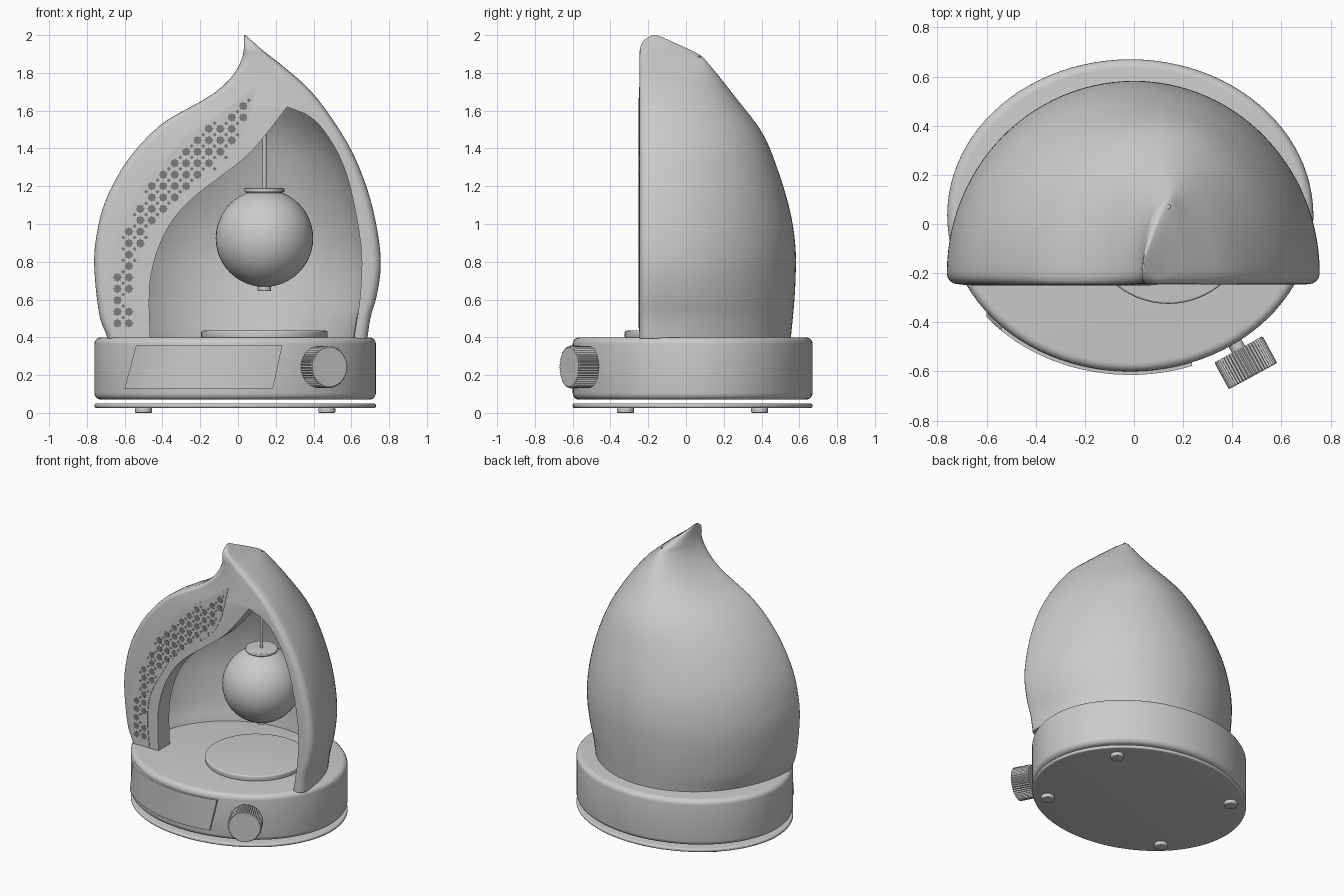
import bpy, bmesh, math
from mathutils import Vector, Matrix

if "Cube" in bpy.data.objects:
    bpy.data.objects.remove(bpy.data.objects["Cube"])


def material(name, v):
    m = bpy.data.materials.new(name)
    m.use_nodes = True
    m.diffuse_color = (v, v, v, 1)
    m.node_tree.nodes["Principled BSDF"].inputs["Base Color"].default_value = (v, v, v, 1)
    return m


GREY = material("light grey", 0.6)
DARK = material("dark grey", 0.2)


def finish(name, bm, mat=GREY, angle=35):
    bmesh.ops.recalc_face_normals(bm, faces=bm.faces[:])
    mesh = bpy.data.meshes.new(name)
    bm.to_mesh(mesh)
    bm.free()
    ob = bpy.data.objects.new(name, mesh)
    bpy.context.collection.objects.link(ob)
    mesh.materials.append(mat)
    smooth(ob, angle)
    return ob


def smooth(ob, angle=35):
    bpy.ops.object.select_all(action='DESELECT')
    ob.select_set(True)
    bpy.context.view_layer.objects.active = ob
    bpy.ops.object.shade_smooth_by_angle(angle=math.radians(angle))


def loft(name, rings, matrix=None, angle=35):
    """Closed skin through rings of equal point count, capped at both ends."""
    bm = bmesh.new()
    loops = [[bm.verts.new(p) for p in ring] for ring in rings]
    for a, b in zip(loops, loops[1:]):
        for i in range(len(a)):
            j = (i + 1) % len(a)
            bm.faces.new((a[i], a[j], b[j], b[i]))
    bm.faces.new(loops[0])
    bm.faces.new(loops[-1])
    if matrix:
        bm.transform(matrix)
    return finish(name, bm, angle=angle)


def disc(name, centre, rx, ry, z0, z1, r=0.0, segs=64):
    """Elliptical disc with rounded rims of radius r."""
    steps = [i * math.pi / 10 for i in range(6)] if r else [math.pi / 2]
    prof = [(r * (1 - math.sin(t)), z0 + r * (1 - math.cos(t))) for t in steps]
    prof += [(d, z0 + z1 - z) for d, z in reversed(prof)]
    turn = [2 * math.pi * i / segs for i in range(segs)]
    return loft(name, [[(centre[0] + (rx - d) * math.cos(t), centre[1] + (ry - d) * math.sin(t), z)
                        for t in turn] for d, z in prof])


def prism(name, polys, y0, y1, mat=GREY):
    """Front-facing outlines (x, z) extruded along y."""
    bm = bmesh.new()
    for poly in polys:
        front = [bm.verts.new((x, y0, z)) for x, z in poly]
        back = [bm.verts.new((x, y1, z)) for x, z in poly]
        bm.faces.new(front)
        bm.faces.new(back)
        for i in range(len(poly)):
            j = (i + 1) % len(poly)
            bm.faces.new((front[i], front[j], back[j], back[i]))
    return finish(name, bm, mat)


def curve(pts):
    """Smooth function of z through (z, value) points, held flat beyond the ends."""
    n = len(pts)
    slope = []
    for i in range(n):
        a, b = pts[max(i - 1, 0)], pts[min(i + 1, n - 1)]
        slope.append((b[1] - a[1]) / (b[0] - a[0]))

    def f(z):
        z = min(max(z, pts[0][0]), pts[-1][0])
        i = max(k for k in range(n - 1) if pts[k][0] <= z)
        h = pts[i + 1][0] - pts[i][0]
        t = (z - pts[i][0]) / h
        s = t * t * (3 - 2 * t)
        return (pts[i][1] * (1 - s) + pts[i + 1][1] * s
                + h * t * (1 - t) * ((1 - t) * slope[i] - t * slope[i + 1]))
    return f


def span(a, b, n):
    return [a + (b - a) * i / n for i in range(n + 1)]


# Outer shell outlines by height
left = curve([(.4, -.69), (.5, -.73), (.75, -.76), (.9, -.755), (1.1, -.71), (1.3, -.61), (1.45, -.49),
              (1.55, -.375), (1.62, -.25), (1.68, -.145), (1.75, -.06), (1.82, -.005), (1.9, .027), (2, .033)])
right = curve([(.4, .685), (.52, .705), (.6, .73), (.76, .755), (.92, .745), (1.15, .695), (1.36, .615),
               (1.54, .51), (1.71, .38), (1.83, .245), (1.925, .125), (2, .04)])
back = curve([(.4, .555), (.55, .57), (.71, .58), (.87, .58), (1.05, .555), (1.26, .495), (1.48, .405),
              (1.68, .255), (1.86, .11), (1.9, .065), (2, -.15)])
ridge = curve([(.4, 0), (.8, 0), (1.5, .1), (1.88, .14), (2, .037)])
face = curve([(.4, -.245), (1.9, -.245), (1.93, -.243), (1.97, -.225), (2, -.18)])


def section(z, side, depth, front, r, segs=28):
    """Half-oval slice with rounded front corners and a flat front."""
    xl, xr, yb = left(z) + side, right(z) - side, back(z) - depth
    r = min(r, .3 * (xr - xl), .5 * (yb - front))
    xa = min(max(ridge(z), xl + .3 * (xr - xl)), xr - .3 * (xr - xl))
    y0 = front + r
    pts = []
    for t in span(0, math.pi, 2 * segs):
        c = math.cos(t)
        pts.append((xa + c * ((xr - xa) if c > 0 else (xa - xl)), y0 + (yb - y0) * math.sin(t), z))
    corner = [i * math.pi / 8 for i in range(1, 5)]
    pts += [(xl + r * (1 - math.cos(t)), y0 - r * math.sin(t), z) for t in corner]
    pts += [(xr - r * (1 - math.cos(t)), y0 - r * math.sin(t), z) for t in reversed(corner)]
    return pts


heights = span(.395, 1.8, 40) + span(1.815, 2, 16)
shell = loft("shell", [section(z, 0, 0, face(z), .045) for z in heights])
cavity = loft("cavity_cutter", [section(z, .07, .05, -.115, .01) for z in span(.35, 1.68, 36)])

# Arched opening through the front
open_right = curve([(.4, .615), (.6, .645), (.76, .655), (.89, .65), (1.1, .615), (1.29, .565),
                    (1.45, .485), (1.57, .38), (1.62, .26)])
open_left = curve([(.4, -.465), (.6, -.47), (.73, -.46), (.89, -.415), (1.035, -.335), (1.145, -.23),
                   (1.245, -.1), (1.35, .035), (1.445, .125), (1.62, .26)])
hs = span(.36, 1.615, 40)
opening = prism("opening_cutter", [[(open_right(z), z) for z in hs] + [(.26, 1.62)]
                                   + [(open_left(z), z) for z in reversed(hs)]], -.4, -.05)
for cutter in (cavity, opening):
    mod = shell.modifiers.new("cut", 'BOOLEAN')
    mod.operation, mod.solver, mod.object = 'DIFFERENCE', 'EXACT', cutter
    bpy.context.view_layer.objects.active = shell
    bpy.ops.object.modifier_apply(modifier=mod.name)
    bpy.data.objects.remove(cutter)
smooth(shell)

# Leaf-shaped grille panel
leaf_l = curve([(.4, -.65), (.5, -.685), (.6, -.695), (.76, -.68), (.945, -.64), (1.13, -.55), (1.315, -.415),
                (1.475, -.255), (1.605, -.07), (1.725, .09)])
leaf_r = curve([(.4, -.535), (.6, -.55), (.76, -.535), (.865, -.495), (.96, -.44), (1.065, -.375),
                (1.18, -.255), (1.29, -.11), (1.385, -.02), (1.5, .04), (1.725, .095)])
hs = span(.405, 1.725, 40)
prism("grille_panel", [[(leaf_r(z), z) for z in hs]
                       + [(max(leaf_l(z), left(z) + .04), z) for z in reversed(hs)]], -.249, -.24)


def star(x, z, r, inner, points):
    return [(x + (r, inner)[i % 2] * math.cos(math.pi * i / points),
             z + (r, inner)[i % 2] * math.sin(math.pi * i / points)) for i in range(2 * points)]


# Flower perforations on a square lattice, small diamonds between them
holes = []
step = .0605
for i in range(14):
    for j in range(20):
        x, z = -.638 + i * step, .475 + j * step
        if leaf_l(z) + .04 < x < leaf_r(z) - .028 and z < 1.63:
            holes.append(star(x, z, .025, .018, 8))
        x, z = x + step / 2, z + step / 2
        if leaf_l(z) + .03 < x < leaf_r(z) - .015 and z < 1.66:
            holes.append(star(x, z, .011, .008, 4))
prism("grille_holes", holes, -.2505, -.247, DARK)

# Base, bottom plate and feet
BASE = (-.015, .035)
disc("base", BASE, .745, .635, .07, .40, .035, 96)
disc("bottom_plate", BASE, .745, .635, .025, .05, .011, 96)
for x in (-.5, .47):
    for y in (-.32, .39):
        disc("foot", (x, y), .045, .045, 0, .027, .006, 24)

# Curved slanted display on the front of the base
def base_front(x, grow):
    return BASE[1] - (.635 + grow) * math.sqrt(1 - ((x - BASE[0]) / (.745 + grow)) ** 2)


rings = []
for t in span(0, 1, 32):
    xb, xt = -.6 + .785 * t, -.54 + .775 * t
    rings.append([(x, base_front(x, g), z) for x, z, g in
                  ((xb, .13, -.01), (xb, .13, .014), (xt, .357, .014), (xt, .357, -.01))])
loft("display", rings)

# Fluted knob on a short shaft
out = Vector((.48, -.88, 0)).normalized()
place = Matrix.Translation((.425, -.51, .243)) @ out.to_track_quat('Z', 'Y').to_matrix().to_4x4()


def flute(scale, z, teeth=48):
    return [(x * scale, y * scale, z) for x, y in star(0, 0, .112, .106, teeth)]


loft("knob", [flute(.96, 0), flute(1, .005), flute(1, .118), flute(.96, .124)], place, 20)
loft("knob_shaft", [[(x, y, z) for x, y in star(0, 0, .03, .03, 12)] for z in (-.06, .01)], place)

# Round tray and hanging globe lamp
disc("tray", (.14, .01), .335, .335, .395, .435, .01)
LAMP = (.14, .07)
bm = bmesh.new()
bmesh.ops.create_uvsphere(bm, u_segments=48, v_segments=24, radius=.258,
                          matrix=Matrix.Translation((*LAMP, .925)))
finish("globe", bm)
disc("globe_cap", LAMP, .095, .095, 1.14, 1.175, 0, 40)
disc("globe_cap_rim", LAMP, .105, .105, 1.168, 1.19, .006, 40)
disc("globe_finial", LAMP, .036, .036, .645, .68, .006, 24)
disc("cord", LAMP, .01, .01, 1.18, 1.89, 0, 12)
